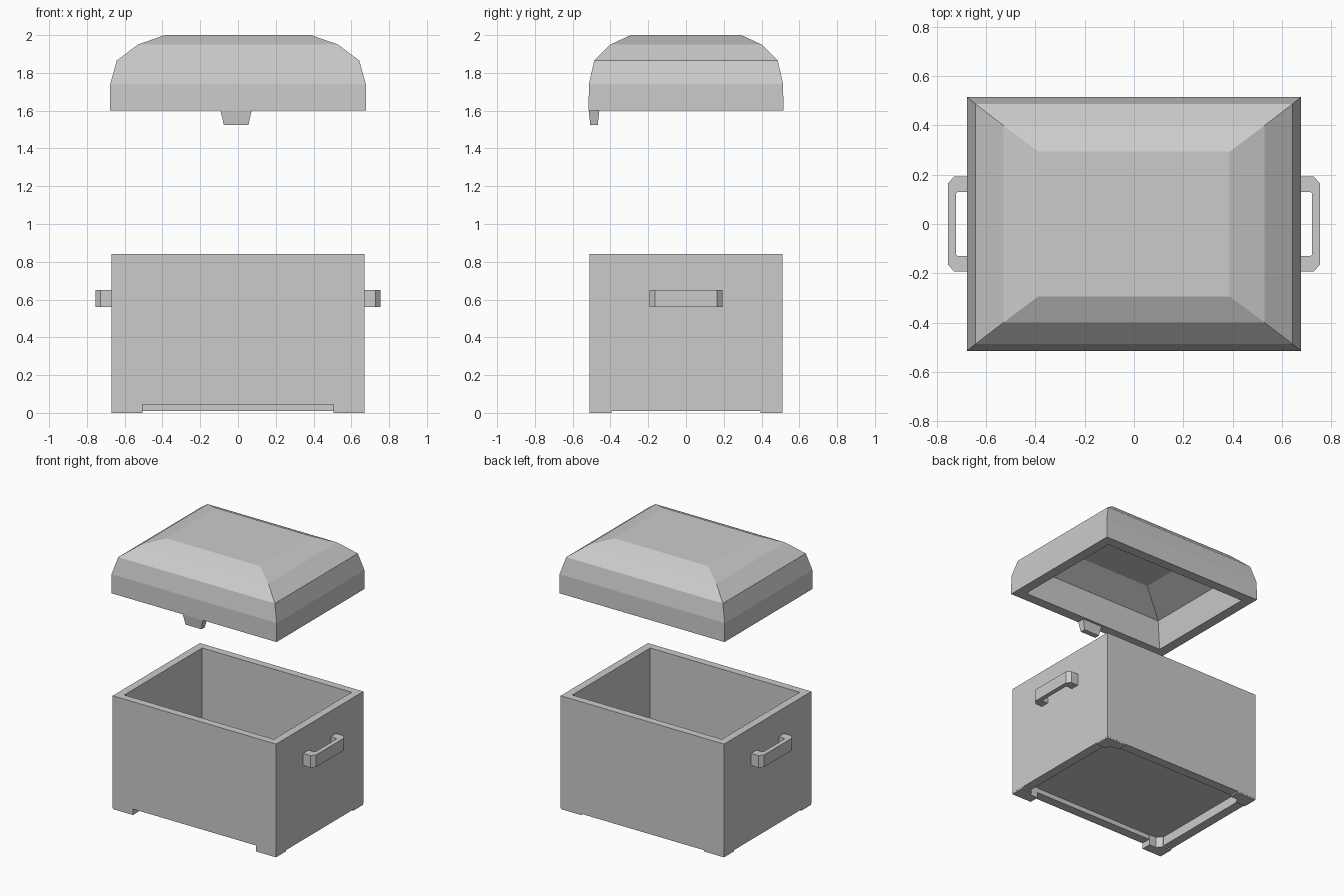
import bpy, bmesh

if "Cube" in bpy.data.objects:
    bpy.data.objects.remove(bpy.data.objects["Cube"])


def make_object(name, bm):
    bmesh.ops.recalc_face_normals(bm, faces=bm.faces)
    mesh = bpy.data.meshes.new(name)
    bm.to_mesh(mesh)
    bm.free()
    obj = bpy.data.objects.new(name, mesh)
    bpy.context.collection.objects.link(obj)
    return obj


def rect_loft(name, rings, y_mid=0.0, x_mid=0.0):
    """Closed solid through rectangular rings (half x, half y, z)."""
    bm = bmesh.new()
    loops = []
    for hx, hy, z in rings:
        loops.append([bm.verts.new((x_mid + sx * hx, y_mid + sy * hy, z))
                      for sx, sy in ((-1, -1), (1, -1), (1, 1), (-1, 1))])
    for a, b in zip(loops, loops[1:]):
        for i in range(4):
            j = (i + 1) % 4
            bm.faces.new((a[i], a[j], b[j], b[i]))
    bm.faces.new(loops[0])
    bm.faces.new(loops[-1])
    return make_object(name, bm)


def prism(name, outline, z0, z1, sx=1, sy=1):
    """Extrude an xy outline upward, mirrored by the given signs."""
    bm = bmesh.new()
    face = bm.faces.new([bm.verts.new((sx * x, sy * y, z0)) for x, y in outline])
    top = bmesh.ops.extrude_face_region(bm, geom=[face])["geom"]
    for v in top:
        if isinstance(v, bmesh.types.BMVert):
            v.co.z = z1
    return make_object(name, bm)


# Open box: underside recess, rim, outer walls, lip, inner walls, floor
box = rect_loft("box_body", [
    (0.60, 0.44, 0.08), (0.60, 0.44, 0.01), (0.67, 0.511, 0.01),
    (0.67, 0.511, 0.84), (0.613, 0.456, 0.84), (0.613, 0.456, 0.12)])

# Low cut-out under the front wall
cutter = rect_loft("front_cutout", [(0.505, 0.10, -0.1), (0.505, 0.10, 0.045)], y_mid=-0.52)
cutter.hide_render = True
cutter.hide_viewport = True
cut = box.modifiers.new("front_cutout", "BOOLEAN")
cut.operation = "DIFFERENCE"
cut.solver = "EXACT"
cut.object = cutter

# Corner feet with chamfered inner corners
foot = [(0.669, 0.51), (0.505, 0.51), (0.505, 0.435), (0.565, 0.435), (0.595, 0.395), (0.669, 0.395)]
for sx, side in ((-1, "left"), (1, "right")):
    for sy, end in ((-1, "front"), (1, "back")):
        prism(f"{end}_{side}_foot", foot, 0.0, 0.09, sx, sy)

# Side handles, chamfered C shape
half = [(0.66, 0.193), (0.728, 0.193), (0.755, 0.165)]
inner = [(0.722, 0.125), (0.715, 0.13), (0.66, 0.13)]
handle = (half + [(x, -y) for x, y in reversed(half)]
          + [(x, -y) for x, y in reversed(inner)] + inner)
for sx, side in ((-1, "left"), (1, "right")):
    prism(f"{side}_handle", handle, 0.56, 0.65, sx)

# Hollow faceted lid: inner ceiling, inner walls, rim, then outer facets
rect_loft("lid", [
    (0.33, 0.25, 1.92), (0.575, 0.425, 1.81), (0.602, 0.441, 1.60),
    (0.677, 0.516, 1.60), (0.677, 0.514, 1.74), (0.642, 0.486, 1.865),
    (0.53, 0.40, 1.95), (0.387, 0.293, 2.0)])

# Tapered latch tab under the front of the lid
rect_loft("lid_latch_tab", [(0.065, 0.020, 1.525), (0.083, 0.028, 1.602)],
          y_mid=-0.487, x_mid=-0.01)
